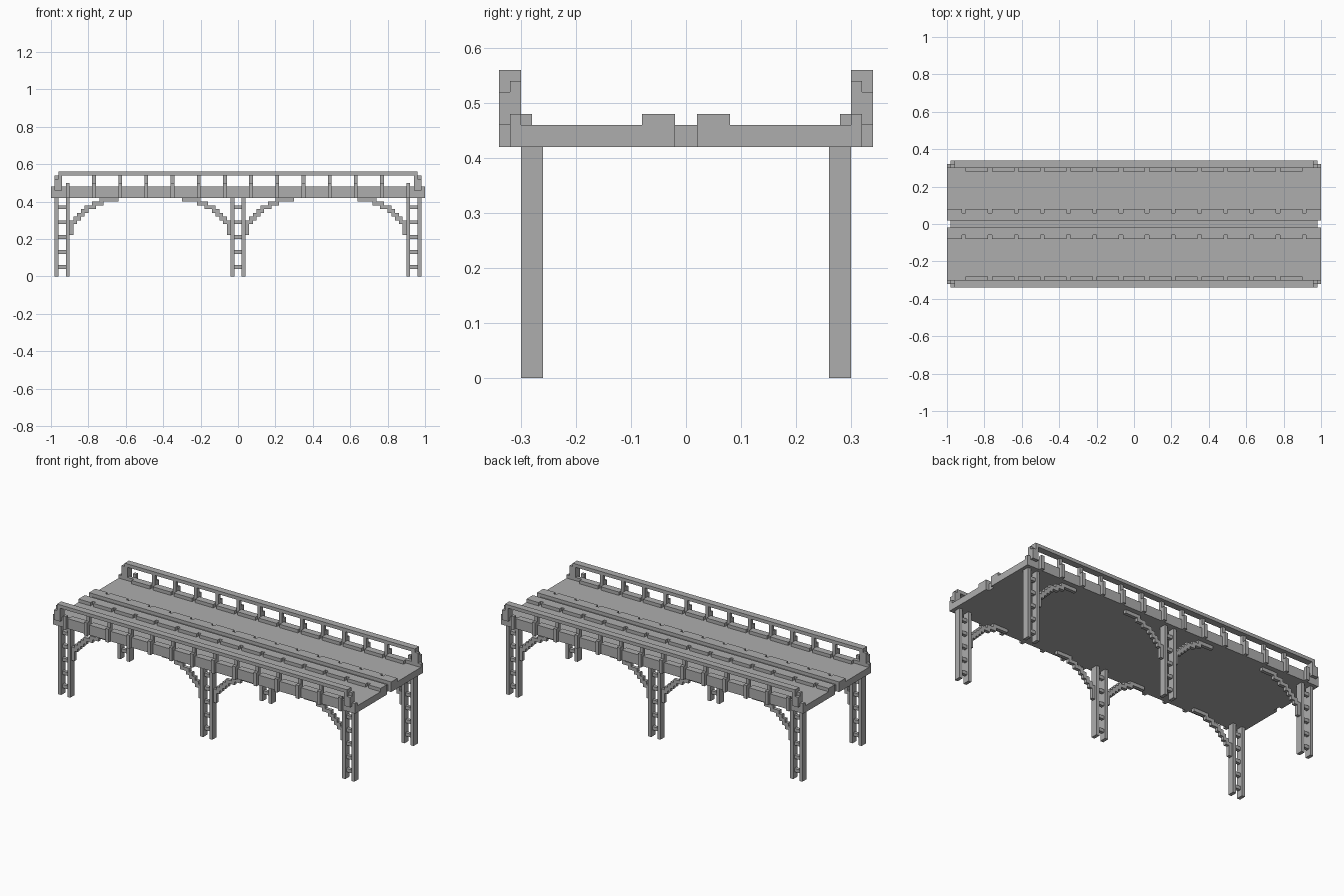
import bpy, bmesh

if "Cube" in bpy.data.objects:
    bpy.data.objects.remove(bpy.data.objects["Cube"])

mat = bpy.data.materials.new("stone_grey")
mat.diffuse_color = (0.42, 0.42, 0.42, 1)
mat.use_nodes = True
mat.node_tree.nodes["Principled BSDF"].inputs["Base Color"].default_value = mat.diffuse_color


def make(name, boxes, mirror_x=False, mirror_y=True):
    """One object from boxes (x0, x1, y0, y1, z0, z1), mirrored about the centre."""
    bm = bmesh.new()
    for x0, x1, y0, y1, z0, z1 in boxes:
        for sx in ((1, -1) if mirror_x else (1,)):
            for sy in ((1, -1) if mirror_y else (1,)):
                cube = bmesh.ops.create_cube(bm, size=1)["verts"]
                for v in cube:
                    v.co.x = sx * (x0 + x1) / 2 + v.co.x * (x1 - x0)
                    v.co.y = sy * (y0 + y1) / 2 + v.co.y * (y1 - y0)
                    v.co.z = (z0 + z1) / 2 + v.co.z * (z1 - z0)
    me = bpy.data.meshes.new(name)
    bm.to_mesh(me)
    bm.free()
    me.materials.append(mat)
    ob = bpy.data.objects.new(name, me)
    bpy.context.collection.objects.link(ob)
    return ob


# Spacing of the railing posts along the bridge
posts = [0.07 + 0.14 * k for k in range(7)]
gaps = [(-0.06, 0.06)] + [(p + 0.01, p + 0.13) for p in posts[:-1]]

# Deck, with a short notch at the middle of each end
make("deck_middle", [(-0.98, 0.98, -0.02, 0.02, 0.42, 0.46)], mirror_y=False)
make("deck_sides", [(-1, 1, 0.02, 0.30, 0.42, 0.46)])

# Side girders and inner kerb blocks
make("side_girder", [(-1, 1, 0.30, 0.32, 0.42, 0.48)])
make("kerb_middle", [gaps[0] + (0.28, 0.30, 0.46, 0.48)])
make("kerb_blocks", [g + (0.28, 0.30, 0.46, 0.48) for g in gaps[1:]], True)

# Twin centre strips with small notches on their outer edges
make("centre_strip", [(-1, 1, 0.02, 0.06, 0.46, 0.48)])
make("strip_tooth_middle", [gaps[0] + (0.06, 0.08, 0.46, 0.48)])
make("strip_teeth", [g + (0.06, 0.08, 0.46, 0.48)
                     for g in gaps[1:] + [(0.92, 1.0)]], True)

# Railing: outer ribs, inset upper posts, handrail and end posts
make("railing_ribs", [(p - 0.01, p + 0.01, 0.32, 0.34, 0.42, 0.50)
                      for p in posts], True)
make("railing_posts", [(p - 0.01, p + 0.01, 0.30, 0.32, 0.48, 0.54)
                       for p in posts[:-1]], True)
make("handrail", [(-0.96, 0.96, 0.30, 0.34, 0.54, 0.56)])
make("railing_end_posts", [(0.94, 0.98, 0.30, 0.32, 0.48, 0.54),
                           (0.94, 0.98, 0.32, 0.34, 0.46, 0.52),
                           (0.94, 0.96, 0.32, 0.34, 0.52, 0.54)], True)

# Ladder-like legs
for name, cx in (("left", -0.94), ("middle", 0), ("right", 0.94)):
    make(name + "_legs", [(cx - 0.04, cx - 0.02, 0.26, 0.30, 0, 0.42),
                          (cx + 0.02, cx + 0.04, 0.26, 0.30, 0, 0.42)])
    make(name + "_leg_rungs", [(cx - 0.02, cx + 0.02, 0.27, 0.29,
                                0.04 + 0.08 * k, 0.06 + 0.08 * k)
                               for k in range(5)])

# Stepped arch braces: (bottom, top) of each column going away from the leg
steps = [(.22, .30), (.28, .32), (.30, .34), (.32, .36), (.34, .38), (.36, .38),
         (.36, .40), (.38, .40), (.38, .42)] + [(.40, .42)] * 4
make("middle_braces", [(0.04 + 0.02 * i, 0.06 + 0.02 * i, 0.27, 0.29, a, b)
                       for i, (a, b) in enumerate(steps)], True)
make("end_braces", [(0.88 - 0.02 * i, 0.90 - 0.02 * i, 0.27, 0.29, a, b)
                    for i, (a, b) in enumerate(steps)], True)
